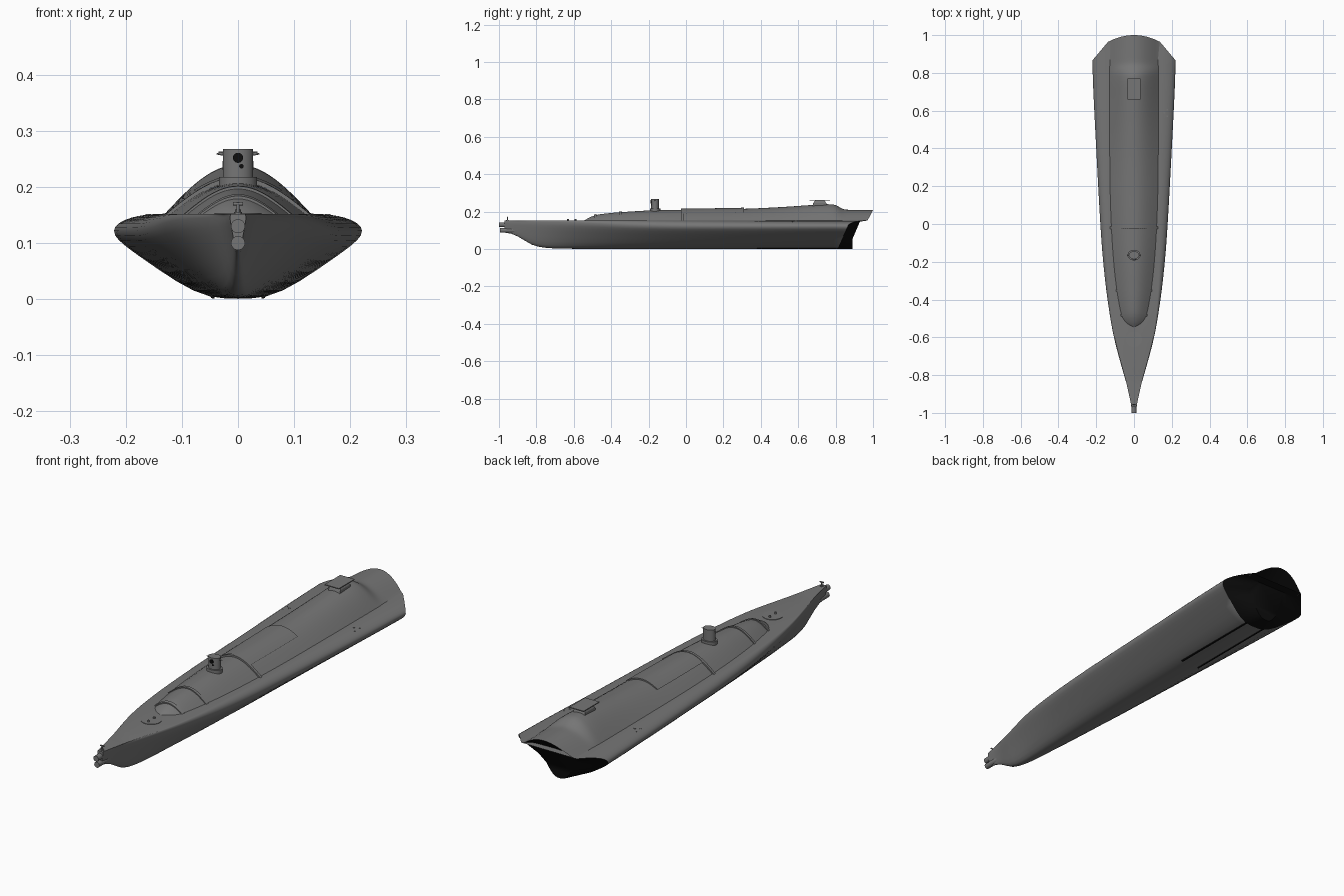
import bpy, bmesh, math

if "Cube" in bpy.data.objects:
    bpy.data.objects.remove(bpy.data.objects["Cube"])


def material(name, v):
    m = bpy.data.materials.new(name)
    m.diffuse_color = (v, v, v, 1)
    m.use_nodes = True
    m.node_tree.nodes["Principled BSDF"].inputs["Base Color"].default_value = m.diffuse_color
    return m


GREY = material("dark_grey", .18)
BLACK = material("black", .004)


def curve(table, y):
    """Smooth (Catmull-like) lookup in a small station table."""
    if y <= table[0][0]:
        return table[0][1]
    if y >= table[-1][0]:
        return table[-1][1]
    n = len(table)

    def slope(k):
        a, b = table[max(k - 1, 0)], table[min(k + 1, n - 1)]
        return (b[1] - a[1]) / (b[0] - a[0])
    for i in range(n - 1):
        (a, va), (b, vb) = table[i], table[i + 1]
        if a <= y <= b:
            h = b - a
            t = (y - a) / h
            return ((2*t**3 - 3*t*t + 1) * va + (t**3 - 2*t*t + t) * h * slope(i)
                    + (3*t*t - 2*t**3) * vb + (t**3 - t*t) * h * slope(i + 1))


def finish(ob, name, angle=35):
    ob.name = name
    ob.data.materials.append(GREY)
    ob.data.materials.append(BLACK)
    bpy.ops.object.select_all(action='DESELECT')
    ob.select_set(True)
    bpy.context.view_layer.objects.active = ob
    bpy.ops.object.shade_smooth_by_angle(angle=math.radians(angle))
    return ob


def loft(name, rings, angle=35, black_from=999):
    """Skin a list of closed rings; spans from index black_from on are black."""
    bm = bmesh.new()
    vs = [[bm.verts.new(p) for p in r] for r in rings]
    n = len(rings[0])
    for k, (a, b) in enumerate(zip(vs, vs[1:])):
        for i in range(n):
            j = (i + 1) % n
            bm.faces.new((a[i], a[j], b[j], b[i])).material_index = int(k >= black_from)
    bm.faces.new(vs[0])
    bm.faces.new(vs[-1]).material_index = int(black_from < 999)
    bmesh.ops.remove_doubles(bm, verts=bm.verts, dist=1e-5)
    bmesh.ops.triangulate(bm, faces=[f for f in bm.faces if len(f.verts) > 4])
    bmesh.ops.recalc_face_normals(bm, faces=bm.faces)
    me = bpy.data.meshes.new(name)
    bm.to_mesh(me)
    bm.free()
    ob = bpy.data.objects.new(name, me)
    bpy.context.collection.objects.link(ob)
    return finish(ob, name, angle)


def rod(name, loc, rx, ry, depth, axis='Z', sides=32):
    rot = {'Z': (0, 0, 0), 'Y': (math.pi / 2, 0, 0), 'X': (0, math.pi / 2, 0)}[axis]
    bpy.ops.mesh.primitive_cylinder_add(vertices=sides, radius=1, depth=1, location=loc, rotation=rot)
    bpy.context.object.scale = (rx, ry, depth)
    return finish(bpy.context.object, name)


# Hull station tables: half width, keel height, widest height, deck half width
WIDTH = [(-.97, .014), (-.9, .024), (-.8, .053), (-.6, .106), (-.4, .14), (-.2, .163), (0, .178),
         (.4, .2), (.7, .215), (.87, .221)]
KEEL = [(-.97, .088), (-.92, .078), (-.87, .05), (-.82, .022), (-.76, .008), (-.68, .003), (-.5, .001), (.87, .001)]
CHINE = [(-.97, .146), (-.7, .144), (-.5, .138), (-.3, .128), (0, .122), (.87, .122)]
DECK = [(-.97, .012), (-.8, .05), (-.6, .1), (-.4, .124), (-.2, .133), (0, .136), (.87, .137)]
# Bilge shape from keel to widest point, as fractions
BILGE = [(0, 0), (.12, .006), (.23, .035), (.36, .12), (.5, .26), (.65, .44), (.8, .63), (.9, .765),
         (.96, .86), (.99, .93), (1, 1)]


def hull_half(y):
    w, zb, zc, wd = (curve(t, y) for t in (WIDTH, KEEL, CHINE, DECK))
    pts = [(u * w, zb + (zc - zb) * v) for u, v in BILGE]
    for k in range(1, 8):
        t = k / 7 * math.pi / 2
        pts.append((wd + (w - wd) * abs(math.cos(t)), zc + (.152 - zc) * math.sin(t)))
    return pts


def full(half, yf):
    right = [(x, yf(i, x, z), z) for i, (x, z) in enumerate(half)]
    return right + [(-x, y, z) for x, y, z in reversed(right[1:])]


def stern_y(i, x, z):
    if i <= 10:
        return .81 + .055 * z / .122
    return .865 + .1 * min(1, (.221 - x) / .084)


rings = []
for k in range(49):
    y = -.97 + 1.76 * k / 48
    rings.append(full(hull_half(y), lambda i, x, z: y))
last = hull_half(.87)
rings.append(full(last, stern_y))
# Black tapered transom
inner = [(x * .45, min(z, .147)) for x, z in last]
rings.append(full(inner, lambda i, x, z: .89 + max(0, z - .1) * .85))
loft("hull", rings, 40, black_from=len(rings) - 2)

# Arched deckhouse running to the overhanging stern
BASE = [(-.545, .015), (-.535, .035), (-.51, .06), (-.48, .074), (-.35, .098), (-.2, .115), (0, .128),
        (.25, .135), (.96, .136)]
TOP = [(-.545, .152), (-.52, .167), (-.48, .182), (-.42, .191), (-.35, .197), (-.2, .206), (0, .21), (.3, .215),
       (.5, .224), (.68, .236), (.76, .24), (.8, .235), (.84, .214), (.87, .21), (.96, .21)]


def arch(y, grow=0, span=1, n=24):
    b, h = curve(BASE, y) + grow, curve(TOP, y) + grow - .146
    us = [span * (-1 + 2 * i / n) for i in range(n + 1)]
    return [(u * b, y, .146 + h * math.cos(u * math.pi / 2)) for u in us]


ys = [-.545 + .105 * i / 12 for i in range(12)] + [-.44 + 1.22 * i / 40 for i in range(41)] + \
     [.79 + .09 * i / 9 for i in range(10)]
roof = [arch(y) for y in ys]
edge = [(x, .965 + .035 * (1 - (x / .136) ** 2), max(z, .152)) for x, _, z in arch(.96)]
roof.append(edge)
roof.append([(x * .95, .93, .146 + (z - .146) * .05) for x, _, z in edge])
loft("deckhouse", roof, black_from=len(roof) - 2)

# Raised ribs and roof panel
for name, y, g in (("nose_rib", -.485, .005), ("front_rib", -.352, .005), ("main_rib", -.02, .008)):
    loft(name, [arch(y - .006, g), arch(y + .006, g)])
loft("roof_panel", [arch(-.015 + .325 * i / 8, .006, .55) for i in range(9)])

# Sensor mast
rod("mast_base", (0, -.165, .208), .034, .028, .02)
rod("mast", (0, -.165, .238), .027, .021, .06)
rod("mast_lens", (0, -.186, .252), .009, .009, .005, 'Y').data.materials[0] = BLACK
rod("mast_small_lens", (.006, -.185, .237), .004, .004, .005, 'Y', 16).data.materials[0] = BLACK
for s in (-1, 1):
    bpy.ops.mesh.primitive_cone_add(vertices=12, radius1=.004, radius2=.001, depth=.014,
                                    location=(s * .031, -.165, .259), rotation=(0, s * math.pi / 2, 0))
    finish(bpy.context.object, "mast_stud")

# Stern hatch: pedestal under a thin lid
for name, stack in (("hatch_pedestal", ((.028, .04, .225), (.028, .035, .245), (.02, .025, .26))),
                    ("hatch_lid", ((.035, .055, .259), (.035, .055, .263)))):
    loft(name, [[(sx * a, .715 + sy * b, z) for sx, sy in ((-1, -1), (1, -1), (1, 1), (-1, 1))]
                for a, b, z in stack], 20)

# Bow tubes and bow post
for z, d in ((.13, 0), (.1, .006)):
    rod("bow_tube", (0, -.945 + d / 2, z), .0125, .0125, .11 - d, 'Y')
rod("bow_post", (0, -.955, .16), .003, .003, .024, 'Z', 12)
rod("bow_post_bar", (0, -.955, .17), .003, .003, .018, 'X', 12)
rod("bow_post_foot", (0, -.955, .152), .007, .007, .006, 'Z', 16)

# Foredeck plate and bollards
rod("foredeck_plate", (0, -.61, .152), .042, .042, .004)
for y in (-.63, -.59):
    rod("bollard", (0, y, .156), .005, .005, .008, 'Z', 16)

# Mirrored side fittings and black bilge strakes
for s in (-1, 1):
    for x, y, z in ((.175, .57, .144), (.175, .605, .144), (.16, .588, .148)):
        rod("side_fitting", (s * x, y, z), .005, .005, .008, 'Z', 16)
    strake = loft("bilge_strake", [[(s * x, y, z) for x, z in ((.042, .001), (.048, .002), (.052, .015), (.04, .015))]
                                   for y in (.38, .815)], 20)
    strake.data.materials[0] = BLACK
